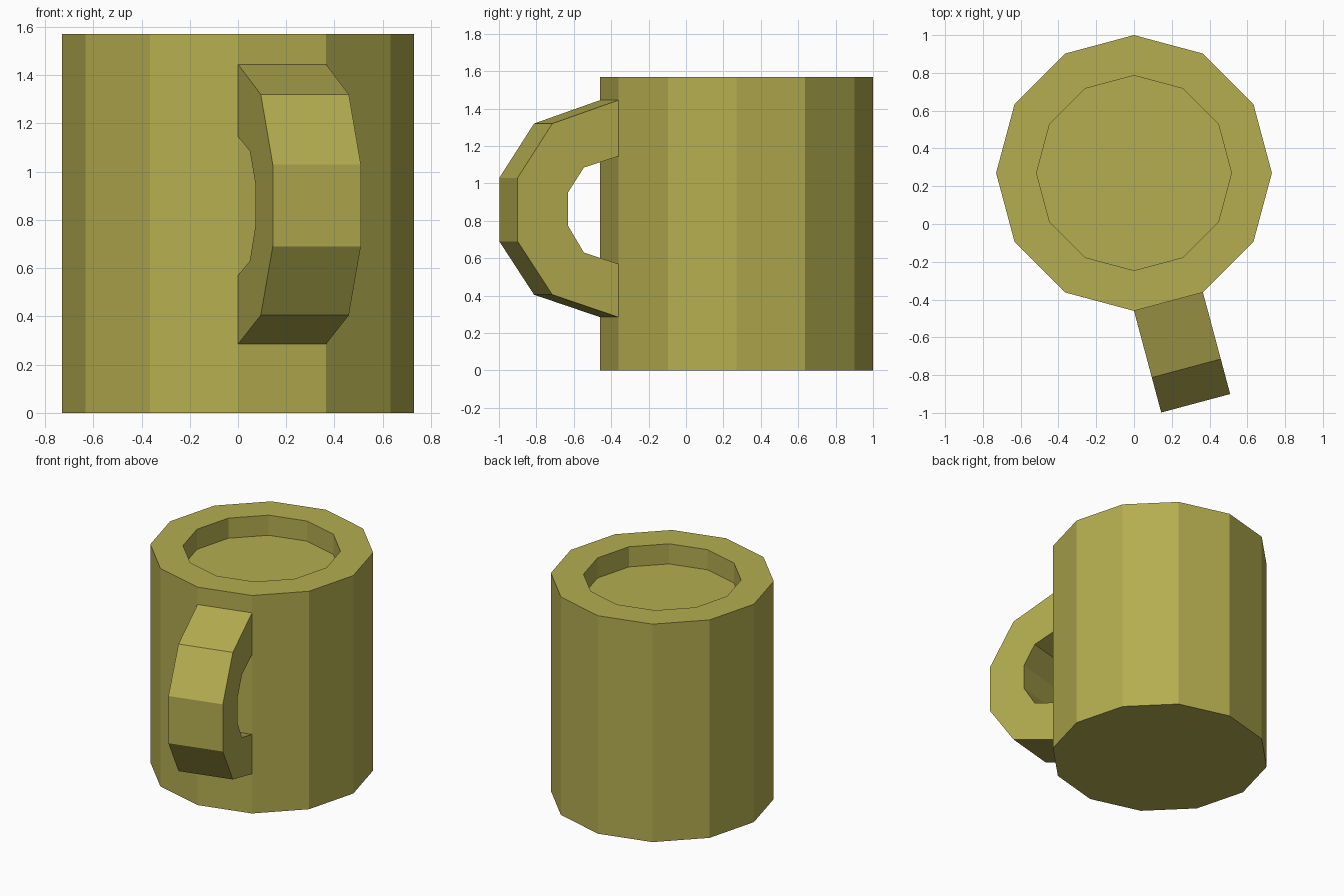
import bpy, bmesh, math
from mathutils import Vector

if "Cube" in bpy.data.objects:
    bpy.data.objects.remove(bpy.data.objects["Cube"])

olive = bpy.data.materials.new("olive glaze")
olive.diffuse_color = (0.46, 0.42, 0.08, 1)
olive.use_nodes = True
olive.node_tree.nodes["Principled BSDF"].inputs["Base Color"].default_value = olive.diffuse_color

SIDES, CY, R, R_IN = 12, 0.27, 0.73, 0.516
H, FLOOR = 1.57, 1.425


def finish(bm, name):
    bmesh.ops.recalc_face_normals(bm, faces=bm.faces)
    me = bpy.data.meshes.new(name)
    bm.to_mesh(me)
    bm.free()
    me.materials.append(olive)
    ob = bpy.data.objects.new(name, me)
    bpy.context.collection.objects.link(ob)
    return ob


def ring(bm, r, z):
    angles = [math.tau * i / SIDES for i in range(SIDES)]
    return [bm.verts.new((r * math.cos(a), CY + r * math.sin(a), z)) for a in angles]


def bridge(bm, a, b, closed=True):
    n = len(a)
    for i in range(n if closed else n - 1):
        j = (i + 1) % n
        bm.faces.new((a[i], a[j], b[j], b[i]))


# Mug body: outer wall, rim, shallow recess with floor
bm = bmesh.new()
rings = [ring(bm, R, 0), ring(bm, R, H), ring(bm, R_IN, H), ring(bm, R_IN, FLOOR)]
for lower, upper in zip(rings, rings[1:]):
    bridge(bm, lower, upper)
bm.faces.new(rings[0])
bm.faces.new(rings[-1])
finish(bm, "mug_body")

# Handle: C-shaped profile (distance from wall, height) across one wall facet
outer = [(0, 1.445), (0.365, 1.32), (0.557, 1.03), (0.557, 0.69), (0.365, 0.405), (0, 0.285)]
inner = [(0, 1.145), (0.19, 1.085), (0.279, 0.95), (0.279, 0.775), (0.19, 0.63), (0, 0.57)]
out_dir = Vector((math.cos(math.radians(-75)), math.sin(math.radians(-75)), 0))
bm = bmesh.new()
strips = []
for angle in (-90, -60):
    a = math.radians(angle)
    base = Vector((R * math.cos(a), CY + R * math.sin(a), 0))
    for prof in (outer, inner):
        strips.append([bm.verts.new(base + out_dir * d + Vector((0, 0, z))) for d, z in prof])
o1, i1, o2, i2 = strips
for a, b in ((o1, o2), (o2, i2), (i2, i1), (i1, o1)):
    bridge(bm, a, b, closed=False)
finish(bm, "handle")
